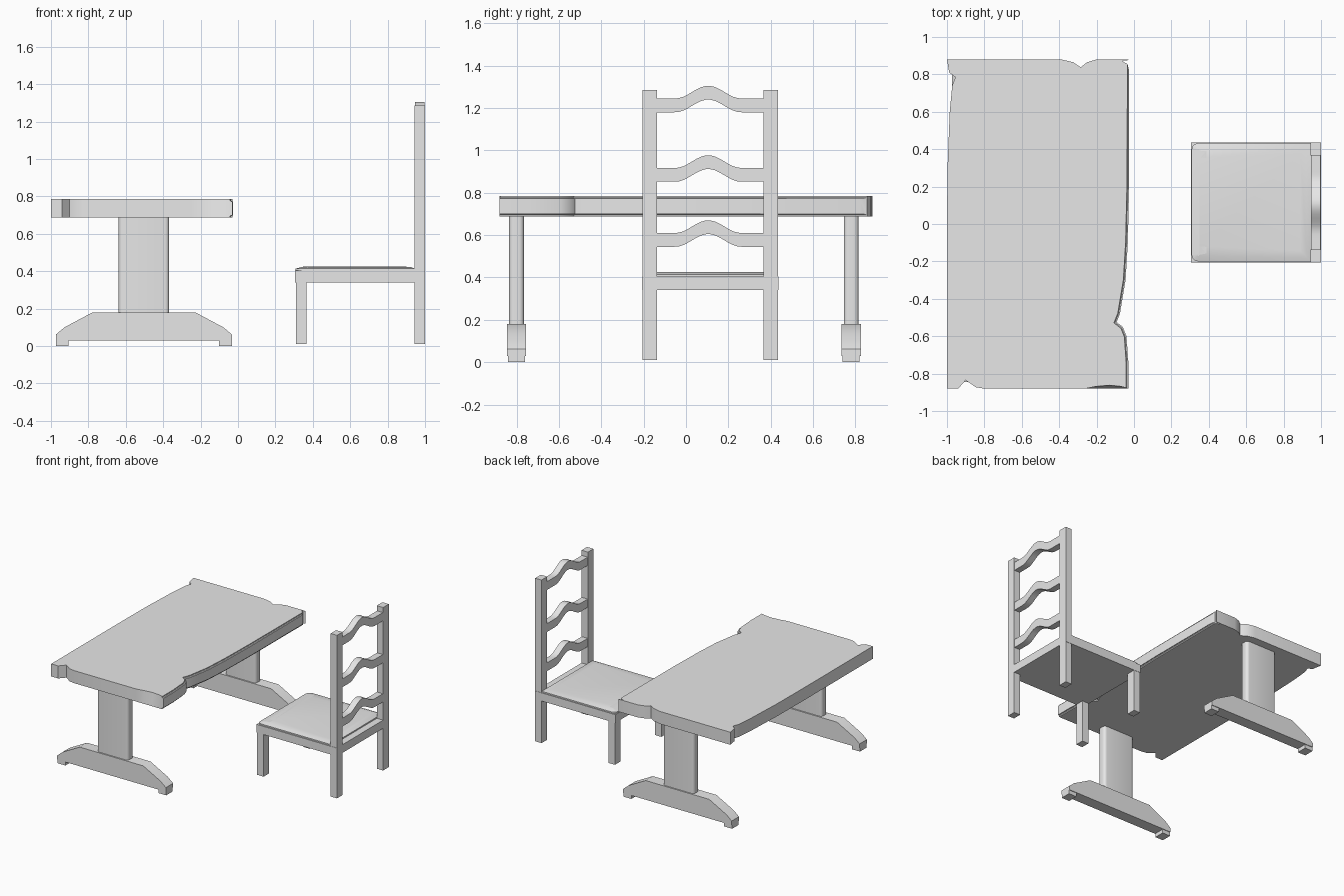
import bpy, bmesh, math
from mathutils import Vector

if "Cube" in bpy.data.objects:
    bpy.data.objects.remove(bpy.data.objects["Cube"], do_unlink=True)

grey = bpy.data.materials.new("plain_grey")
grey.use_nodes = True
grey.diffuse_color = (0.8, 0.8, 0.8, 1)
grey.node_tree.nodes["Principled BSDF"].inputs["Base Color"].default_value = (0.8, 0.8, 0.8, 1)


def finish(name, bm, smooth=False):
    bmesh.ops.recalc_face_normals(bm, faces=bm.faces)
    mesh = bpy.data.meshes.new(name)
    bm.to_mesh(mesh)
    bm.free()
    mesh.materials.append(grey)
    ob = bpy.data.objects.new(name, mesh)
    bpy.context.collection.objects.link(ob)
    if smooth:
        bpy.ops.object.select_all(action='DESELECT')
        ob.select_set(True)
        bpy.context.view_layer.objects.active = ob
        bpy.ops.object.shade_smooth_by_angle(angle=math.radians(35))
    return ob


def prism(points, offset):
    """Extrude a closed outline along an offset."""
    bm = bmesh.new()
    face = bm.faces.new([bm.verts.new(p) for p in points])
    new = bmesh.ops.extrude_face_region(bm, geom=[face])["geom"]
    moved = [v for v in new if isinstance(v, bmesh.types.BMVert)]
    bmesh.ops.translate(bm, vec=offset, verts=moved)
    return bm


def box(name, x, y, z):
    pts = [(x[0], y[0], z[0]), (x[1], y[0], z[0]), (x[1], y[1], z[0]), (x[0], y[1], z[0])]
    return finish(name, prism(pts, Vector((0, 0, z[1] - z[0]))))


# Table top with worn, notched outline
outline = [
    (-1, -.88), (-.94, -.88), (-.9, -.835), (-.845, -.873), (-.8, -.88),
    (-.26, -.88), (-.2, -.88), (-.13, -.88), (-.07, -.88), (-.03, -.88),
    (-.03, -.74), (-.04, -.6), (-.06, -.55), (-.093, -.525), (-.075, -.48),
    (-.045, -.3), (-.033, -.1), (-.026, .2), (-.026, .82), (-.035, .855),
    (-.065, .872), (-.03, .876), (-.03, .88), (-.2, .88), (-.25, .865),
    (-.285, .838), (-.325, .865), (-.39, .88), (-1, .88), (-.988, .81),
    (-.955, .785), (-.972, .74), (-.985, .6), (-.997, .3), (-1, 0)]
top = prism([(x, y, .687) for x, y in outline], Vector((0, 0, .098)))
# Chipped front corner
for v in top.verts:
    if v.co.z > .7 and v.co.y < -.879 and -.21 < v.co.x < -.06:
        v.co.y += .018 if abs(v.co.x + .13) < .01 else .012
# Softened long edge
long_edges = [e for e in top.edges
              if abs(e.verts[0].co.z - e.verts[1].co.z) < .001
              and all(v.co.x > -.1 and -.881 < v.co.y < .83 for v in e.verts)
              and abs(e.verts[0].co.y - e.verts[1].co.y) > .02]
bmesh.ops.bevel(top, geom=long_edges, offset=.012, segments=3, affect='EDGES')
finish("table_top", top, True)

# Table trestles
mid = -.503
half_foot = [(.47, .03), (.47, .062), (.425, .1), (.35, .14), (.275, .18)]
foot = half_foot + [(-x, z) for x, z in reversed(half_foot)]
for side, yc in (("front", -.8), ("back", .78)):
    f = prism([(mid + x, yc - .045, z) for x, z in foot], Vector((0, .09, 0)))
    finish(f"table_{side}_foot", f, True)
    for end in (-1, 1):
        cx = mid + end * .436
        box(f"table_{side}_pad", (cx - .034, cx + .034), (yc - .04, yc + .04), (0, .032))
    post = prism([(mid + sx * .135, yc + sy * .035, .178)
                  for sx, sy in ((-1, -1), (1, -1), (1, 1), (-1, 1))], Vector((0, 0, .512)))
    corners = [e for e in post.edges if abs(e.verts[0].co.z - e.verts[1].co.z) > .1]
    bmesh.ops.bevel(post, geom=corners, offset=.022, segments=4, profile=.5, affect='EDGES')
    finish(f"table_{side}_post", post, True)

# Chair legs and back posts
for y in ((-.205, -.137), (.365, .435)):
    box("chair_front_leg", (.31, .365), y, (.01, .345))
    box("chair_back_post", (.945, 1), y, (.01, 1.285))

# Seat frame
box("chair_seat_frame", (.305, 1), (-.207, .437), (.34, .404))

# Seat cushion with rounded front corners and a domed edge
cushion = prism([(.308, -.2, .402), (.946, -.2, .402), (.946, .432, .402), (.308, .432, .402)],
                Vector((0, 0, .012)))
front = [e for e in cushion.edges if abs(e.verts[0].co.z - e.verts[1].co.z) > .005
         and e.verts[0].co.x < .4]
bmesh.ops.bevel(cushion, geom=front, offset=.035, segments=3, profile=.5, affect='EDGES')
lid = [f for f in cushion.faces if f.calc_center_median().z > .413]
bmesh.ops.inset_region(cushion, faces=lid, thickness=.03, depth=.008)
bmesh.ops.inset_region(cushion, faces=lid, thickness=.05, depth=.003)
finish("chair_cushion", cushion, True)

# Wavy ladder slats
steps = 24
ys = [-.14 + .51 * i / steps for i in range(steps + 1)]


def wave(y):
    d = min(abs(y - .105) / .155, 1)
    return .03 * (1 + math.cos(math.pi * d))


for z in (.545, .852, 1.18):
    pts = [(.947, y, z + wave(y)) for y in ys]
    pts += [(.947, y, z + .065 + wave(y)) for y in reversed(ys)]
    finish("chair_back_slat", prism(pts, Vector((.051, 0, 0))), True)
